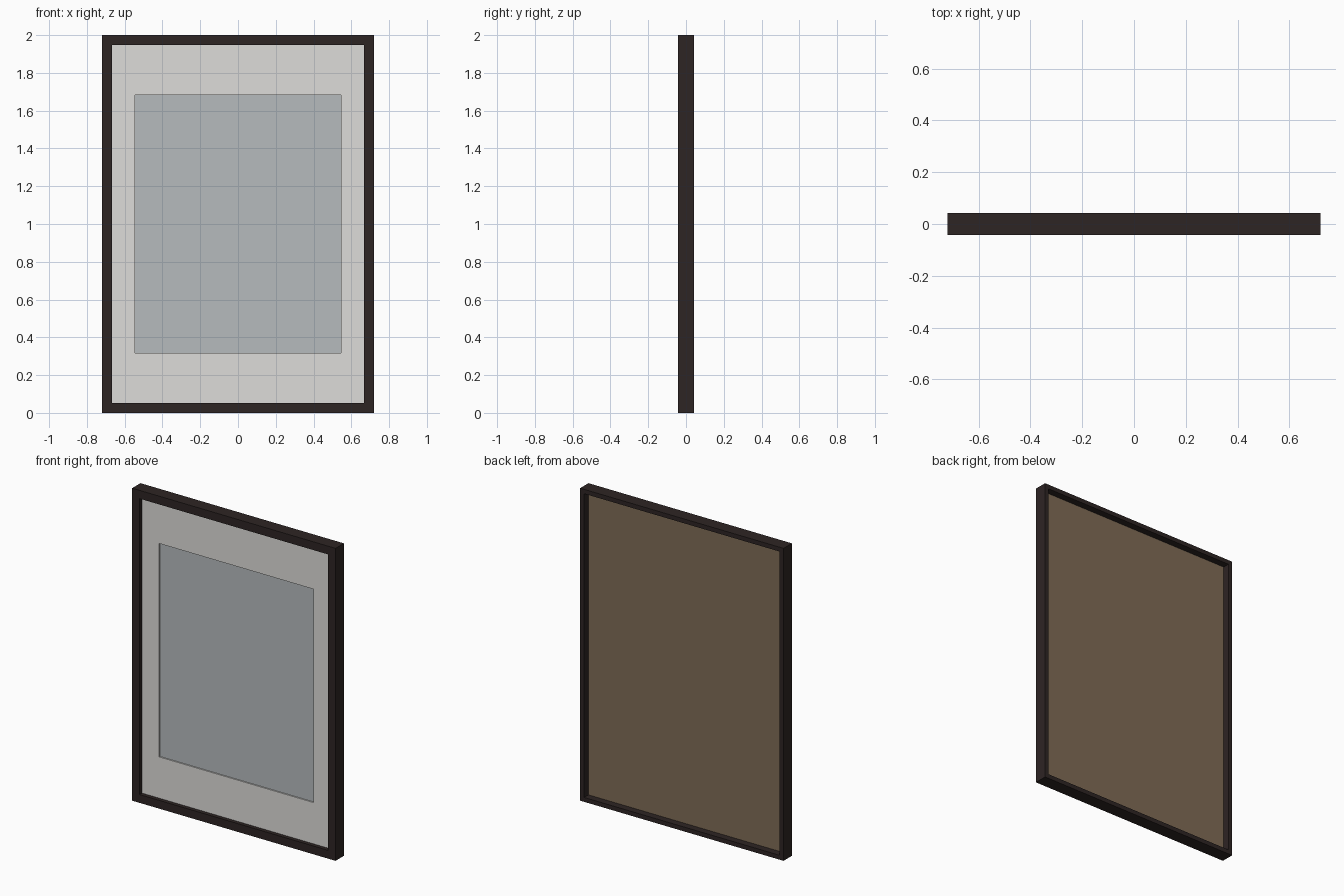
import bpy
import bmesh

cube = bpy.data.objects.get("Cube")
if cube:
    bpy.data.objects.remove(cube, do_unlink=True)

HALF_W, HALF_H, HALF_D = 0.72, 1.0, 0.042
LIP = 0.053        # front width of the moulding
WALL = 0.028       # back width of the moulding
MAT_FRONT, MAT_BACK, BOARD_BACK = -0.017, -0.009, -0.002


def material(name, rgb):
    m = bpy.data.materials.new(name)
    m.use_nodes = True
    m.diffuse_color = (*rgb, 1)
    bsdf = next(n for n in m.node_tree.nodes if n.type == 'BSDF_PRINCIPLED')
    bsdf.inputs["Base Color"].default_value = (*rgb, 1)
    return m


def finish(name, bm, mat):
    bmesh.ops.recalc_face_normals(bm, faces=bm.faces)
    mesh = bpy.data.meshes.new(name)
    bm.to_mesh(mesh)
    bm.free()
    mesh.materials.append(mat)
    obj = bpy.data.objects.new(name, mesh)
    bpy.context.collection.objects.link(obj)
    return obj


def mitred_ring(name, profile, mat):
    """Sweep a closed profile of (half width, half height, y) round a rectangle."""
    bm = bmesh.new()
    corners = [(-1, -1), (1, -1), (1, 1), (-1, 1)]
    rings = [[bm.verts.new((sx * w, y, HALF_H + sz * h)) for w, h, y in profile]
             for sx, sz in corners]
    n = len(profile)
    for c in range(4):
        a, b = rings[c], rings[(c + 1) % 4]
        for i in range(n):
            j = (i + 1) % n
            bm.faces.new((a[i], a[j], b[j], b[i]))
    return finish(name, bm, mat)


def panel(name, half_w, half_h, y0, y1, mat):
    bm = bmesh.new()
    bmesh.ops.create_cube(bm, size=1)
    for v in bm.verts:
        v.co = (v.co.x * 2 * half_w, y0 if v.co.y < 0 else y1,
                HALF_H + v.co.z * 2 * half_h)
    return finish(name, bm, mat)


dark_wood = material("dark wood", (0.027, 0.018, 0.0175))
off_white = material("off white card", (0.73, 0.72, 0.70))
blue_grey = material("blue grey print", (0.47, 0.50, 0.515))
brown = material("brown board", (0.215, 0.15, 0.093))

# Moulding with a rabbet cut in the back
section = [(0, -HALF_D), (LIP, -HALF_D), (LIP, MAT_FRONT),
           (WALL, MAT_FRONT), (WALL, HALF_D), (0, HALF_D)]
mitred_ring("frame", [(HALF_W - d, HALF_H - d, y) for d, y in section], dark_wood)

# Card mount with a window
out_w, out_h = HALF_W - WALL, HALF_H - WALL
win_w, win_h = 0.546, 0.683
mitred_ring("mount", [(out_w, out_h, MAT_FRONT), (win_w, win_h, MAT_FRONT),
                      (win_w, win_h, MAT_BACK), (out_w, out_h, MAT_BACK)], off_white)

# Print behind the window, then the backing board
panel("print", win_w + 0.02, win_h + 0.02, MAT_BACK, MAT_BACK + 0.002, blue_grey)
panel("backing_board", out_w, out_h, MAT_BACK + 0.002, BOARD_BACK, brown)
